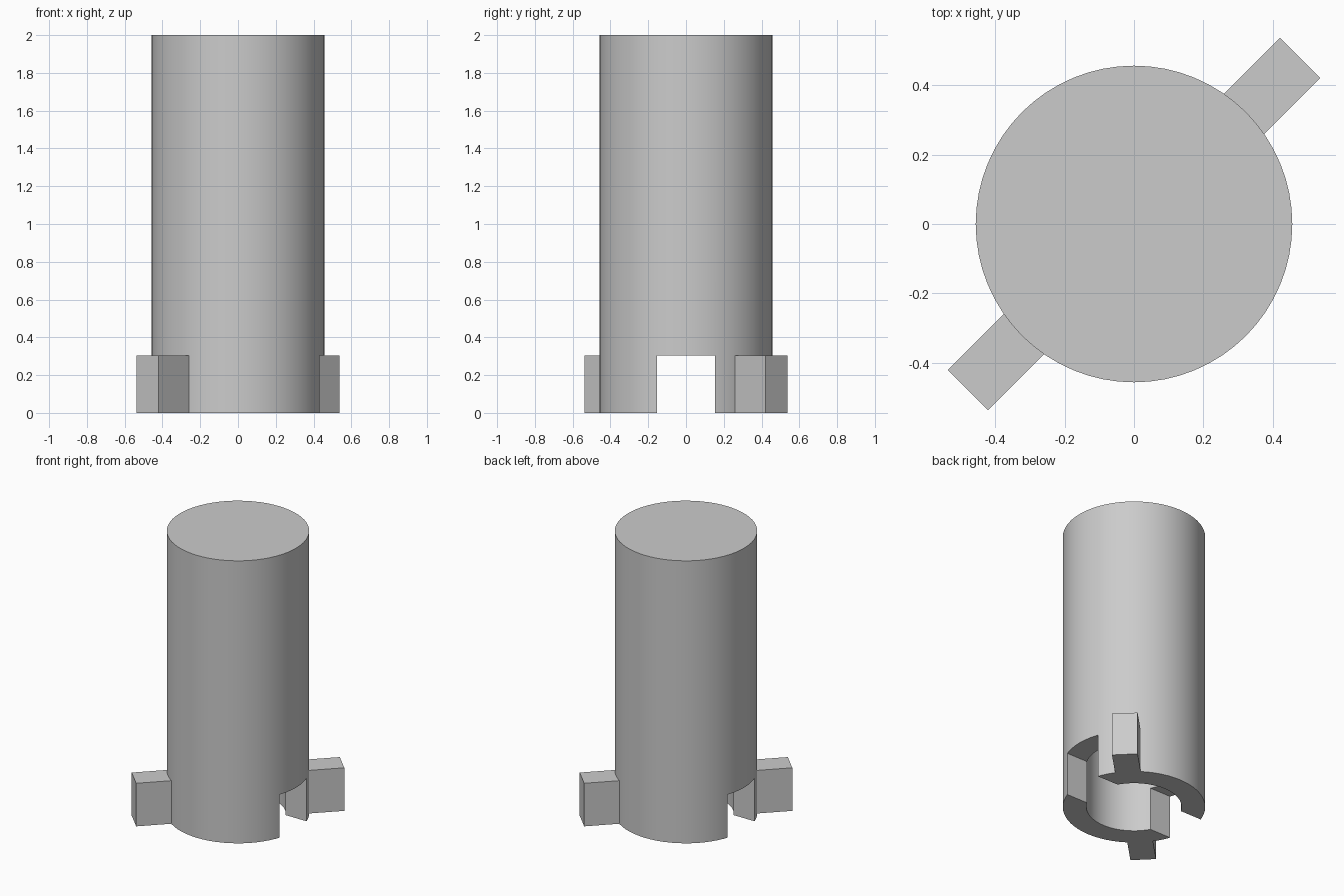
import bpy
from math import radians, cos, sin

cube = bpy.data.objects.get("Cube")
if cube:
    bpy.data.objects.remove(cube, do_unlink=True)

HEIGHT, RADIUS, BORE = 2.0, 0.457, 0.306
NOTCH = 0.305          # notch width and height, also lug height
CAP = 0.15             # thickness of the closed top

grey = bpy.data.materials.new("light grey")
grey.use_nodes = True
grey.diffuse_color = (0.6, 0.6, 0.6, 1)
grey.node_tree.nodes["Principled BSDF"].inputs["Base Color"].default_value = (0.6, 0.6, 0.6, 1)


def finish(name):
    obj = bpy.context.object
    obj.name = name
    obj.data.materials.append(grey)
    return obj


def cylinder(name, radius, bottom, top):
    bpy.ops.mesh.primitive_cylinder_add(vertices=64, radius=radius, depth=top - bottom,
                                        location=(0, 0, (bottom + top) / 2))
    return finish(name)


def box(name, size, location, angle=0):
    bpy.ops.mesh.primitive_cube_add(size=1, location=location, rotation=(0, 0, angle))
    obj = finish(name)
    obj.scale = size
    bpy.ops.object.transform_apply(location=False, rotation=False, scale=True)
    return obj


def cut(target, cutter):
    cutter.hide_render = True
    mod = target.modifiers.new("cut", 'BOOLEAN')
    mod.operation = 'DIFFERENCE'
    mod.solver = 'EXACT'
    mod.object = cutter
    bpy.context.view_layer.objects.active = target
    bpy.ops.object.modifier_apply(modifier=mod.name)
    bpy.data.objects.remove(cutter, do_unlink=True)


# Hollow body, closed at the top, with a notch across its open end
body = cylinder("tube_body", RADIUS, 0, HEIGHT)
cut(body, cylinder("bore_cutter", BORE, -0.1, HEIGHT - CAP))
cut(body, box("notch_cutter", (2, NOTCH, 2 * NOTCH), (0, 0, 0)))

# Two opposite locking lugs on the diagonal
inner, outer = 0.44, 0.678
middle = (inner + outer) / 2
for name, degrees in (("back_left_lug", 45), ("front_right_lug", 225)):
    a = radians(degrees)
    box(name, (outer - inner, 0.165, NOTCH),
        (middle * cos(a), middle * sin(a), NOTCH / 2), a)

# Soft wall shading with crisp edges
bpy.ops.object.select_all(action='DESELECT')
body.select_set(True)
bpy.context.view_layer.objects.active = body
bpy.ops.object.shade_smooth_by_angle(angle=radians(30))
